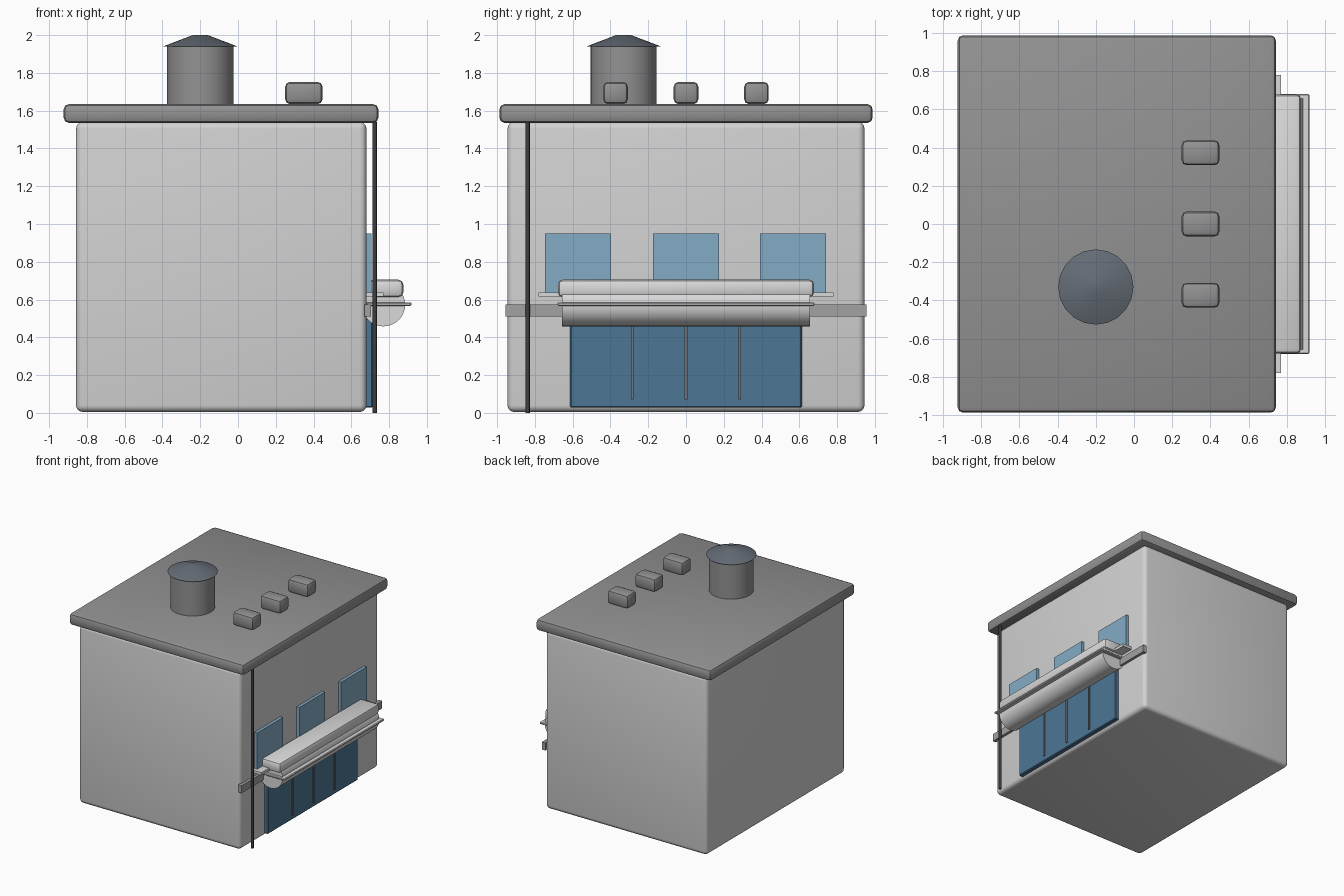
import bpy
import bmesh
import math
from mathutils import Matrix, Vector

cube = bpy.data.objects.get("Cube")
if cube:
    bpy.data.objects.remove(cube, do_unlink=True)


def make_material(name, r, g, b):
    mat = bpy.data.materials.new(name)
    mat.use_nodes = True
    mat.diffuse_color = (r, g, b, 1)
    mat.node_tree.nodes["Principled BSDF"].inputs["Base Color"].default_value = (r, g, b, 1)
    return mat


wall = make_material("wall light grey", 0.65, 0.65, 0.65)
roof_grey = make_material("roof grey", 0.29, 0.29, 0.29)
cap_slate = make_material("tank cap slate", 0.13, 0.15, 0.18)
window_blue = make_material("window light blue", 0.23, 0.41, 0.56)
shop_blue = make_material("shop glass deep blue", 0.075, 0.18, 0.30)
trim_grey = make_material("trim grey", 0.36, 0.36, 0.36)
awning_white = make_material("awning pale grey", 0.70, 0.70, 0.70)
pipe_dark = make_material("pipe dark grey", 0.05, 0.05, 0.055)
bar_grey = make_material("window bar grey", 0.17, 0.18, 0.19)


def finish(name, bm, mat):
    mesh = bpy.data.meshes.new(name)
    bm.to_mesh(mesh)
    bm.free()
    mesh.materials.append(mat)
    obj = bpy.data.objects.new(name, mesh)
    bpy.context.collection.objects.link(obj)
    bpy.ops.object.select_all(action="DESELECT")
    obj.select_set(True)
    bpy.context.view_layer.objects.active = obj
    bpy.ops.object.shade_smooth_by_angle(angle=math.radians(35))


def box(name, xs, ys, zs, mat, bevel=0, segments=2):
    """Box from its ranges along x, y and z, with optional rounded edges."""
    spans = (xs, ys, zs)
    centre = Vector([(a + b) / 2 for a, b in spans])
    size = Vector([b - a for a, b in spans])
    bm = bmesh.new()
    bmesh.ops.create_cube(bm, size=1, matrix=Matrix.LocRotScale(centre, None, size))
    if bevel:
        bmesh.ops.bevel(bm, geom=bm.edges[:], offset=bevel, segments=segments,
                        profile=0.5, affect="EDGES")
    finish(name, bm, mat)


def cylinder(name, centre, r1, r2, length, mat, sides=32, axis="Z"):
    turn = Matrix.Rotation(math.pi / 2, 4, "X") if axis == "Y" else Matrix()
    bm = bmesh.new()
    bmesh.ops.create_cone(bm, cap_ends=True, segments=sides, radius1=r1, radius2=r2,
                          depth=length, matrix=Matrix.Translation(centre) @ turn)
    finish(name, bm, mat)


# Building shell and overhanging roof slab
box("building_body", (-0.857, 0.68), (-0.945, 0.945), (0.005, 1.54), wall, 0.035, 4)
box("roof_slab", (-0.923, 0.743), (-0.988, 0.988), (1.535, 1.635), roof_grey, 0.028)

# Rooftop tank with a low conical cap
cylinder("roof_tank", (-0.2, -0.33, 1.785), 0.175, 0.175, 0.31, roof_grey)
cylinder("tank_cap", (-0.2, -0.33, 1.97), 0.197, 0.04, 0.06, cap_slate, 20)

# Three vents on the roof and three upper windows
for i, y in enumerate((-0.373, 0, 0.373)):
    box(f"roof_vent_{i + 1}", (0.25, 0.447), (y - 0.065, y + 0.065), (1.635, 1.752), roof_grey, 0.025)
for i, y in enumerate((-0.572, 0, 0.567)):
    box(f"upper_window_{i + 1}", (0.67, 0.706), (y - 0.175, y + 0.175), (0.635, 0.95), window_blue)

# Window sill and wall band
box("window_sill", (0.67, 0.77), (-0.78, 0.78), (0.615, 0.638), awning_white)
box("wall_band", (0.67, 0.703), (-0.955, 0.955), (0.51, 0.575), trim_grey)

# Shop front with upright bars
box("shop_glass", (0.67, 0.713), (-0.613, 0.613), (0.028, 0.5), shop_blue, 0.006, 1)
for i, y in enumerate((-0.285, 0, 0.285)):
    box(f"shop_bar_{i + 1}", (0.70, 0.722), (y - 0.007, y + 0.007), (0.07, 0.48), bar_grey)

# Rolled awning: casing, thin ledge and round roll below
box("awning_casing", (0.69, 0.875), (-0.678, 0.678), (0.612, 0.705), awning_white, 0.025)
box("awning_ledge", (0.68, 0.918), (-0.68, 0.68), (0.567, 0.585), awning_white, 0.005, 1)
cylinder("awning_roll", (0.77, 0, 0.573), 0.115, 0.115, 1.315, awning_white, 32, "Y")

# Drain pipe
cylinder("drain_pipe", (0.724, -0.838, 0.77), 0.011, 0.011, 1.54, pipe_dark, 12)
